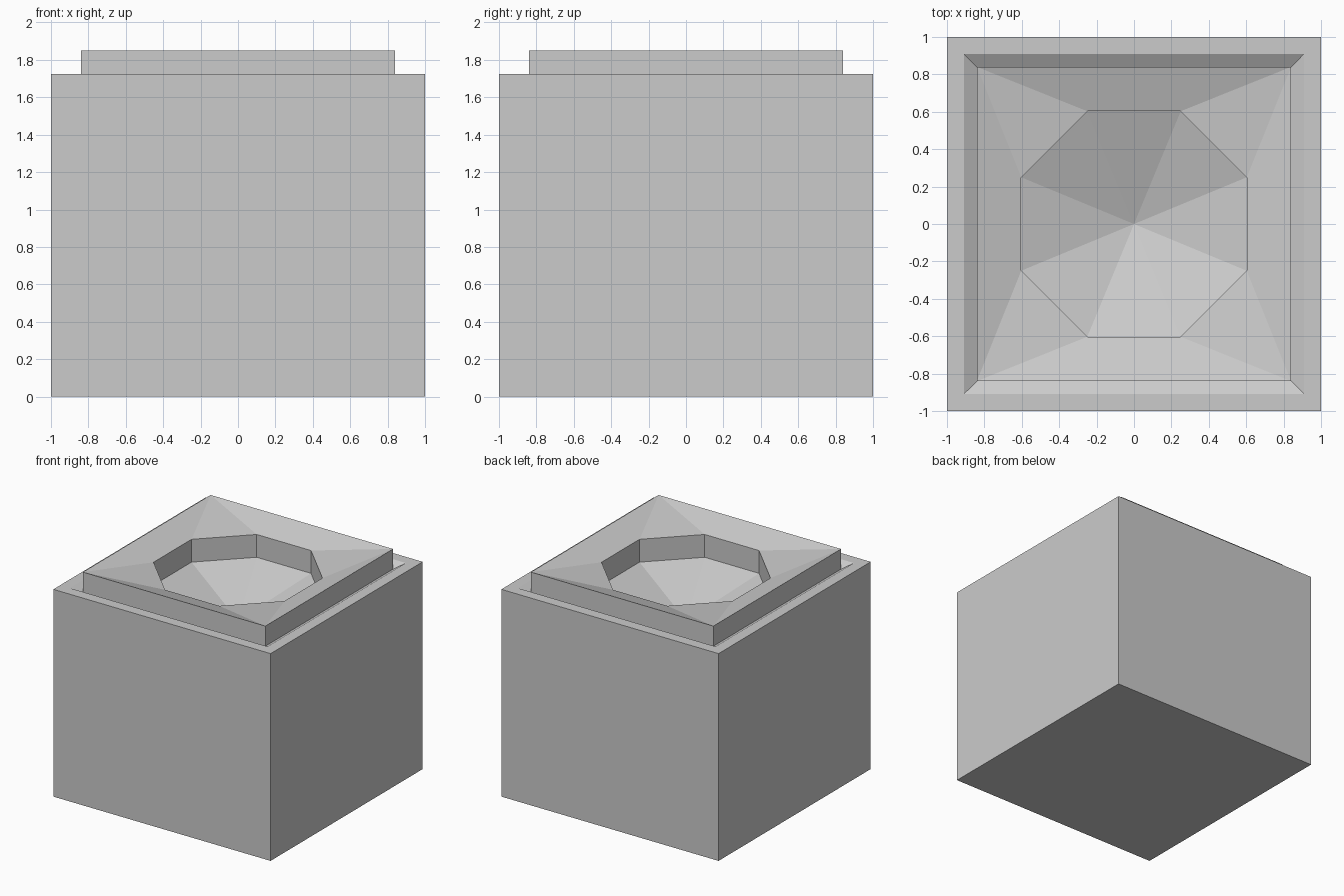
import bpy, bmesh, math

if "Cube" in bpy.data.objects:
    bpy.data.objects.remove(bpy.data.objects["Cube"], do_unlink=True)

grey = bpy.data.materials.new("light_grey")
grey.use_nodes = True
COLOUR = (0.6, 0.6, 0.6, 1)
grey.diffuse_color = COLOUR
grey.node_tree.nodes["Principled BSDF"].inputs["Base Color"].default_value = COLOUR


def ring(bm, sides, apothem, z):
    """Regular polygon of vertices with flat sides facing the axes."""
    r = apothem / math.cos(math.pi / sides)
    angles = [(i + 0.5) * math.tau / sides for i in range(sides)]
    return [bm.verts.new((r * math.cos(a), r * math.sin(a), z)) for a in angles]


def bridge(bm, low, high):
    """Join two rings with the same number of sides."""
    n = len(low)
    for i in range(n):
        j = (i + 1) % n
        bm.faces.new((low[i], low[j], high[j], high[i]))


def finish(bm, name):
    mesh = bpy.data.meshes.new(name)
    bm.to_mesh(mesh)
    bm.free()
    mesh.materials.append(grey)
    obj = bpy.data.objects.new(name, mesh)
    bpy.context.collection.objects.link(obj)
    return obj


# Block with a flat rim and a sloping groove around the collar
bm = bmesh.new()
rings = [ring(bm, 4, a, z) for a, z in
         ((1, 0), (1, 1.725), (0.91, 1.725), (0.84, 1.683))]
for low, high in zip(rings, rings[1:]):
    bridge(bm, low, high)
bm.faces.new(rings[0][::-1])
finish(bm, "base_block")

# Square collar dished down to an octagonal well with a pointed floor
bm = bmesh.new()
foot = ring(bm, 4, 0.84, 1.683)
top = ring(bm, 4, 0.84, 1.85)
lip = ring(bm, 8, 0.603, 1.77)
floor = ring(bm, 8, 0.603, 1.58)
bridge(bm, foot, top)
for i in range(4):
    a, b, c = lip[2 * i], lip[2 * i + 1], lip[(2 * i + 2) % 8]
    bm.faces.new((top[i], b, a))
    bm.faces.new((top[i], top[(i + 1) % 4], c, b))
bridge(bm, lip, floor)
centre = bm.verts.new((0, 0, 1.35))
for i in range(8):
    bm.faces.new((floor[i], floor[(i + 1) % 8], centre))
finish(bm, "dished_collar")
